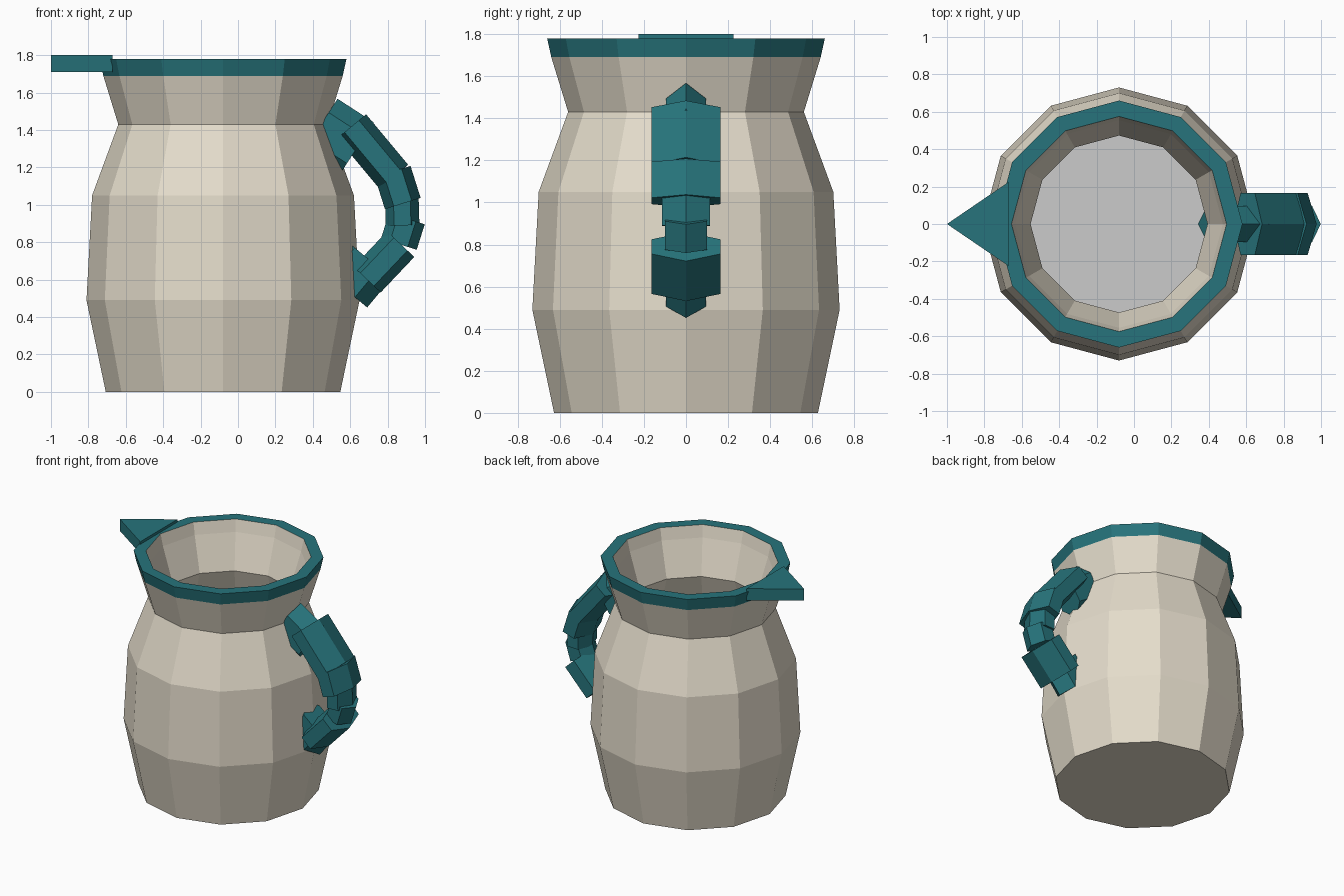
import bpy, bmesh, math
from mathutils import Vector

if "Cube" in bpy.data.objects:
    bpy.data.objects.remove(bpy.data.objects["Cube"])

CX = -0.08   # axis of the jug
SIDES = 12


def material(name, rgb):
    m = bpy.data.materials.new(name)
    m.diffuse_color = (*rgb, 1)
    m.use_nodes = True
    m.node_tree.nodes["Principled BSDF"].inputs["Base Color"].default_value = m.diffuse_color
    return m


clay = material("clay", (0.78, 0.72, 0.60))
teal = material("teal_glaze", (0.02, 0.175, 0.20))


def finish(name, bm, mat=None):
    bmesh.ops.recalc_face_normals(bm, faces=bm.faces)
    me = bpy.data.meshes.new(name)
    bm.to_mesh(me)
    bm.free()
    ob = bpy.data.objects.new(name, me)
    bpy.context.collection.objects.link(ob)
    if mat:
        me.materials.append(mat)
    return ob


def ring(bm, r, z):
    return [bm.verts.new((CX + r * math.cos(2 * math.pi * i / SIDES),
                          r * math.sin(2 * math.pi * i / SIDES), z))
            for i in range(SIDES)]


def bridge(bm, a, b):
    n = len(a)
    for i in range(n):
        bm.faces.new((a[i], a[(i + 1) % n], b[(i + 1) % n], b[i]))


def prism(name, lower, upper, mat):
    bm = bmesh.new()
    a = [bm.verts.new(p) for p in lower]
    b = [bm.verts.new(p) for p in upper]
    bridge(bm, a, b)
    bm.faces.new(a)
    bm.faces.new(b)
    return finish(name, bm, mat)


# Body: outer wall up to the rim, inner wall back down to the floor
FLOOR = 0.08
outer = [(0.627, 0), (0.73, 0.49), (0.70, 1.05), (0.56, 1.43), (0.64, 1.69)]
inner = [(0.555, 1.69), (0.473, 1.43), (0.61, 1.05), (0.64, 0.49), (0.55, FLOOR)]
bm = bmesh.new()
rings = [ring(bm, r, z) for r, z in outer + inner]
for a, b in zip(rings, rings[1:]):
    bridge(bm, a, b)
bm.faces.new(rings[0])
bm.faces.new(rings[-1])
finish("body", bm, clay)

# Pale inside floor
bm = bmesh.new()
bm.faces.new(ring(bm, 0.55, FLOOR + 0.004))
finish("inside_floor", bm)

# Rim band, glazed on the outside and top
bm = bmesh.new()
rings = [ring(bm, r, z) for r, z in [(0.64, 1.69), (0.66, 1.78), (0.575, 1.78)]]
for a, b in zip(rings, rings[1:]):
    bridge(bm, a, b)
finish("rim", bm, teal)
bm = bmesh.new()
bridge(bm, ring(bm, 0.555, 1.69), ring(bm, 0.575, 1.78))
lining = finish("rim_lining", bm, clay)
lining.data.flip_normals()

# Spout: flat triangular wedge
tri = [(-1.0, 0), (-0.67, -0.225), (-0.67, 0.225)]
prism("spout", [(x, y, 1.71) for x, y in tri], [(x, y, 1.80) for x, y in tri], teal)


# Handle: overlapping six-sided links, (start, end, in-plane radius, half width)
def link(name, p, q, u, v):
    p, q = Vector((p[0], 0, p[1])), Vector((q[0], 0, q[1]))
    d = (q - p).normalized()
    n = Vector((-d.z, 0, d.x))
    sec = [n * (u * math.cos(k * math.pi / 3)) +
           Vector((0, v / 0.866 * math.sin(k * math.pi / 3), 0)) for k in range(6)]
    prism(name, [p + s for s in sec], [q + s for s in sec], teal)


links = [((0.437, 1.42), (0.63, 1.295), 0.175, 0.095),
         ((0.608, 1.42), (0.833, 1.15), 0.10, 0.165),
         ((0.827, 1.178), (0.881, 1.007), 0.10, 0.165),
         ((0.875, 1.06), (0.88, 0.89), 0.09, 0.115),
         ((0.903, 0.926), (0.86, 0.79), 0.10, 0.10),
         ((0.87, 0.79), (0.69, 0.60), 0.10, 0.165),
         ((0.69, 0.716), (0.56, 0.56), 0.17, 0.095)]
for i, l in enumerate(links):
    link(f"handle_link_{i + 1}", *l)
